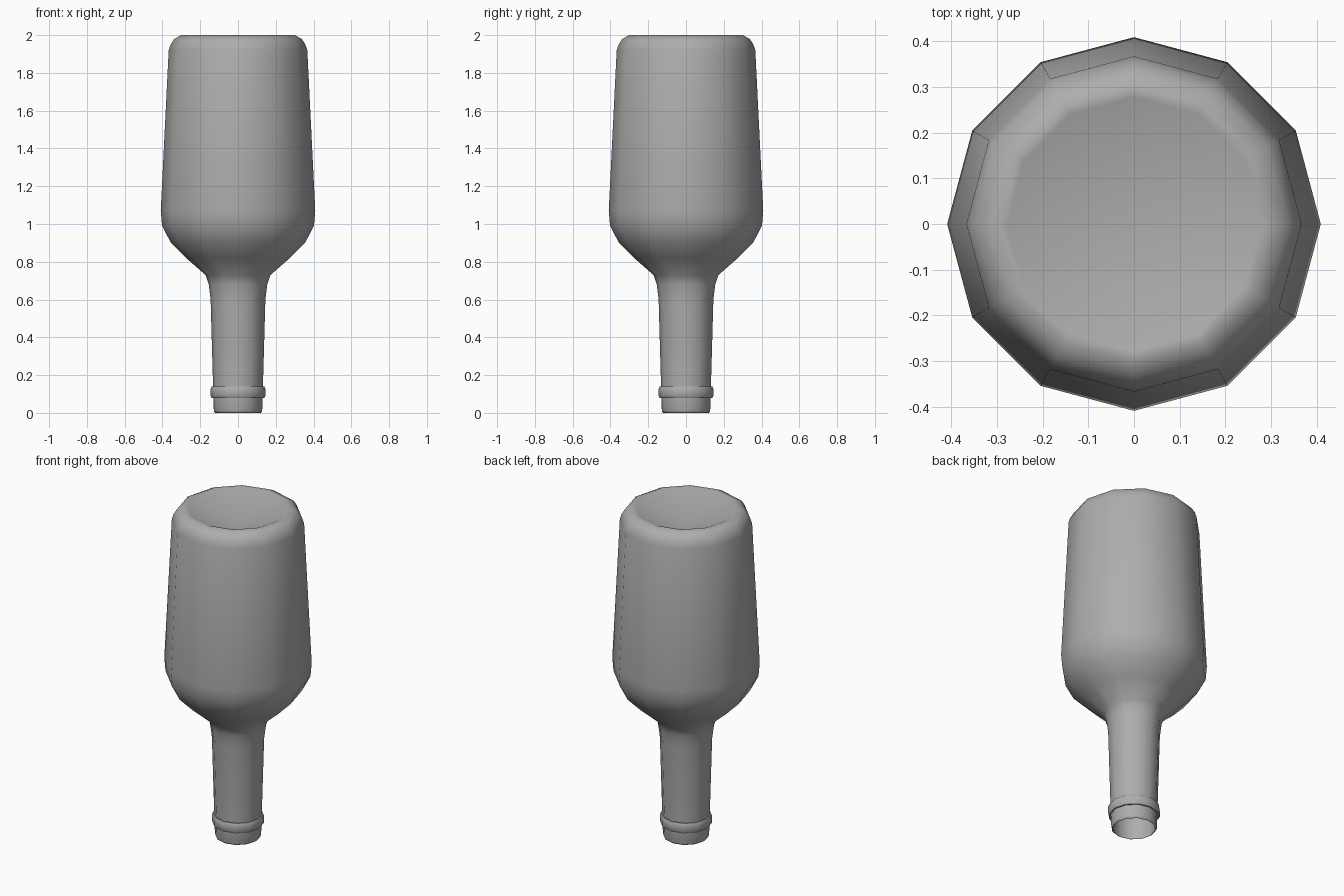
import bpy, bmesh, math

if "Cube" in bpy.data.objects:
    bpy.data.objects.remove(bpy.data.objects["Cube"])

SIDES = 12


def lathe(name, profile, color):
    """Revolve an (r, z) profile around z; r = 0 makes a pole."""
    bm = bmesh.new()
    rings = []
    for r, z in profile:
        if r == 0:
            rings.append([bm.verts.new((0, 0, z))] * SIDES)
        else:
            rings.append([bm.verts.new((r * math.cos(i * math.tau / SIDES),
                                        r * math.sin(i * math.tau / SIDES), z))
                          for i in range(SIDES)])
    for a, b in zip(rings, rings[1:]):
        for i in range(SIDES):
            j = (i + 1) % SIDES
            quad = list(dict.fromkeys((a[i], a[j], b[j], b[i])))
            bm.faces.new(quad)
    mesh = bpy.data.meshes.new(name)
    bm.to_mesh(mesh)
    bm.free()
    mat = bpy.data.materials.new(name + "_glass")
    mat.diffuse_color = color
    mat.use_nodes = True
    mat.node_tree.nodes["Principled BSDF"].inputs["Base Color"].default_value = mat.diffuse_color
    mesh.materials.append(mat)
    obj = bpy.data.objects.new(name, mesh)
    bpy.context.collection.objects.link(obj)
    bpy.ops.object.select_all(action='DESELECT')
    obj.select_set(True)
    bpy.context.view_layer.objects.active = obj
    bpy.ops.object.shade_smooth_by_angle(angle=math.radians(50))
    return obj


# Upside-down bottle: open mouth, lip ring, neck, shoulder, body, hollow base
lathe("bottle", [
    (0.117, 0.14), (0.119, 0.0), (0.125, 0.003), (0.128, 0.012),    # mouth
    (0.131, 0.08), (0.139, 0.08), (0.145, 0.09),                    # lip ring
    (0.145, 0.128), (0.139, 0.14), (0.132, 0.14),
    (0.145, 0.60), (0.155, 0.68), (0.172, 0.73),                    # neck
    (0.275, 0.82), (0.355, 0.90), (0.402, 0.99), (0.409, 1.07),     # shoulder
    (0.367, 1.92), (0.357, 1.95), (0.338, 1.98), (0.30, 2.0),       # body
    (0.278, 1.998), (0.0, 1.875),                                   # base hollow
], (0.42, 0.42, 0.42, 1))
